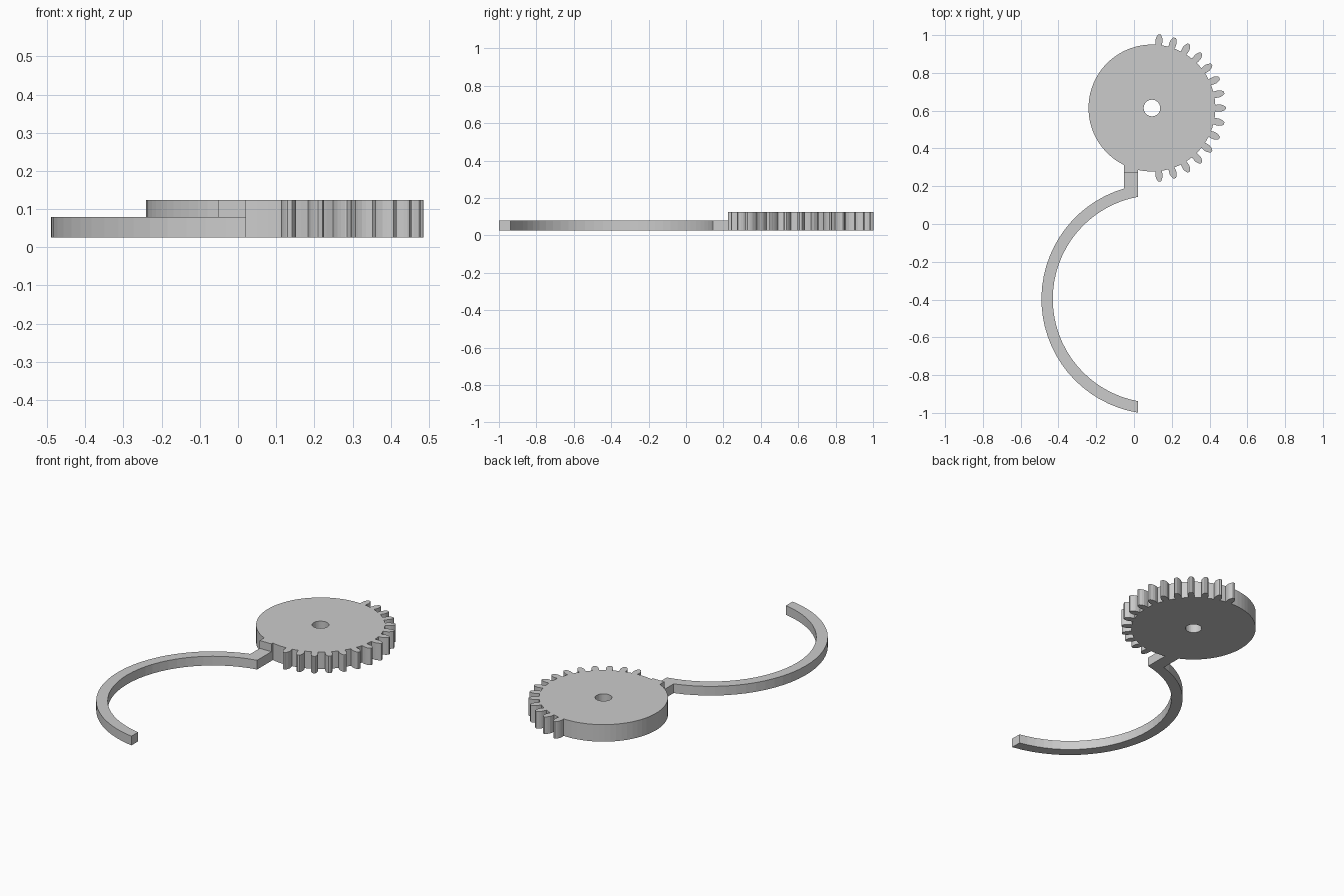
import bpy
import bmesh
from math import sin, cos, atan2, asin, acos, radians, sqrt, pi
from mathutils import Vector

cube = bpy.data.objects.get("Cube")
if cube:
    bpy.data.objects.remove(cube, do_unlink=True)

grey = bpy.data.materials.new("plain grey")
grey.use_nodes = True
grey.diffuse_color = (0.6, 0.6, 0.6, 1)
grey.node_tree.nodes["Principled BSDF"].inputs["Base Color"].default_value = (0.6, 0.6, 0.6, 1)

BASE, ARM_TOP, GEAR_TOP = 0.026, 0.079, 0.124
NECK_LEFT, NECK_RIGHT, NECK_Y = -0.053, 0.021, 0.273


def polar(centre, r, a):
    return (centre[0] + r * cos(a), centre[1] + r * sin(a))


def arc(centre, r, start, end, steps):
    return [polar(centre, r, start + (end - start) * i / steps) for i in range(steps + 1)]


def plate(name, loops, top):
    """Fill an outline (and any holes) and extrude it from BASE to top."""
    bm = bmesh.new()
    for loop in loops:
        verts = [bm.verts.new((x, y, BASE)) for x, y in loop]
        for a, b in zip(verts, verts[1:] + verts[:1]):
            bm.edges.new((a, b))
    bmesh.ops.triangle_fill(bm, edges=bm.edges[:], use_beauty=True, normal=Vector((0, 0, 1)))
    ext = bmesh.ops.extrude_face_region(bm, geom=bm.faces[:], use_keep_orig=True)
    moved = [g for g in ext["geom"] if isinstance(g, bmesh.types.BMVert)]
    bmesh.ops.translate(bm, verts=moved, vec=(0, 0, top - BASE))
    bmesh.ops.recalc_face_normals(bm, faces=bm.faces[:])
    mesh = bpy.data.meshes.new(name)
    bm.to_mesh(mesh)
    bm.free()
    mesh.materials.append(grey)
    obj = bpy.data.objects.new(name, mesh)
    bpy.context.collection.objects.link(obj)
    return obj


# Half-toothed gear with a square lug and a centre hole
hub, root = (0.095, 0.614), 0.336
flank = [(0.336, 0.0165), (0.348, 0.0185), (0.365, 0.0188),
         (0.377, 0.015), (0.387, 0.010), (0.391, 0.006)]
outline = []
for k in range(-7, 8):
    mid = radians(12 * k)
    outline += [polar(hub, r, mid - w / r) for r, w in flank]
    outline += [polar(hub, r, mid + w / r) for r, w in reversed(flank)]
    if k < 7:
        outline.append(polar(hub, root, mid + radians(6)))

lug_start = pi + acos((hub[0] - NECK_LEFT) / root)
lug_end = pi + acos((hub[0] - NECK_RIGHT) / root)
outline += arc(hub, root, radians(90), lug_start, 30)
outline += [(NECK_LEFT, NECK_Y), (NECK_RIGHT, NECK_Y)]
outline += arc(hub, root, lug_end, radians(272), 3)
hole = arc(hub, 0.044, 0, 2 * pi, 32)[:-1]
plate("half_gear", [outline, hole], GEAR_TOP)

# Curved arm joined to the gear by a short neck
bend, inner, outer = (0.12, -0.397), 0.55, 0.61


def angle_at(r, x):
    return acos((x - bend[0]) / r)


inner_end = angle_at(inner, NECK_RIGHT)
outer_end = 2 * pi - angle_at(outer, NECK_RIGHT)
arm = arc(bend, outer, angle_at(outer, NECK_LEFT), outer_end, 30)
arm += arc(bend, inner, 2 * pi - inner_end, inner_end, 32)
arm += [(NECK_RIGHT, NECK_Y), (NECK_LEFT, NECK_Y)]
plate("curved_arm", [arm], ARM_TOP)
